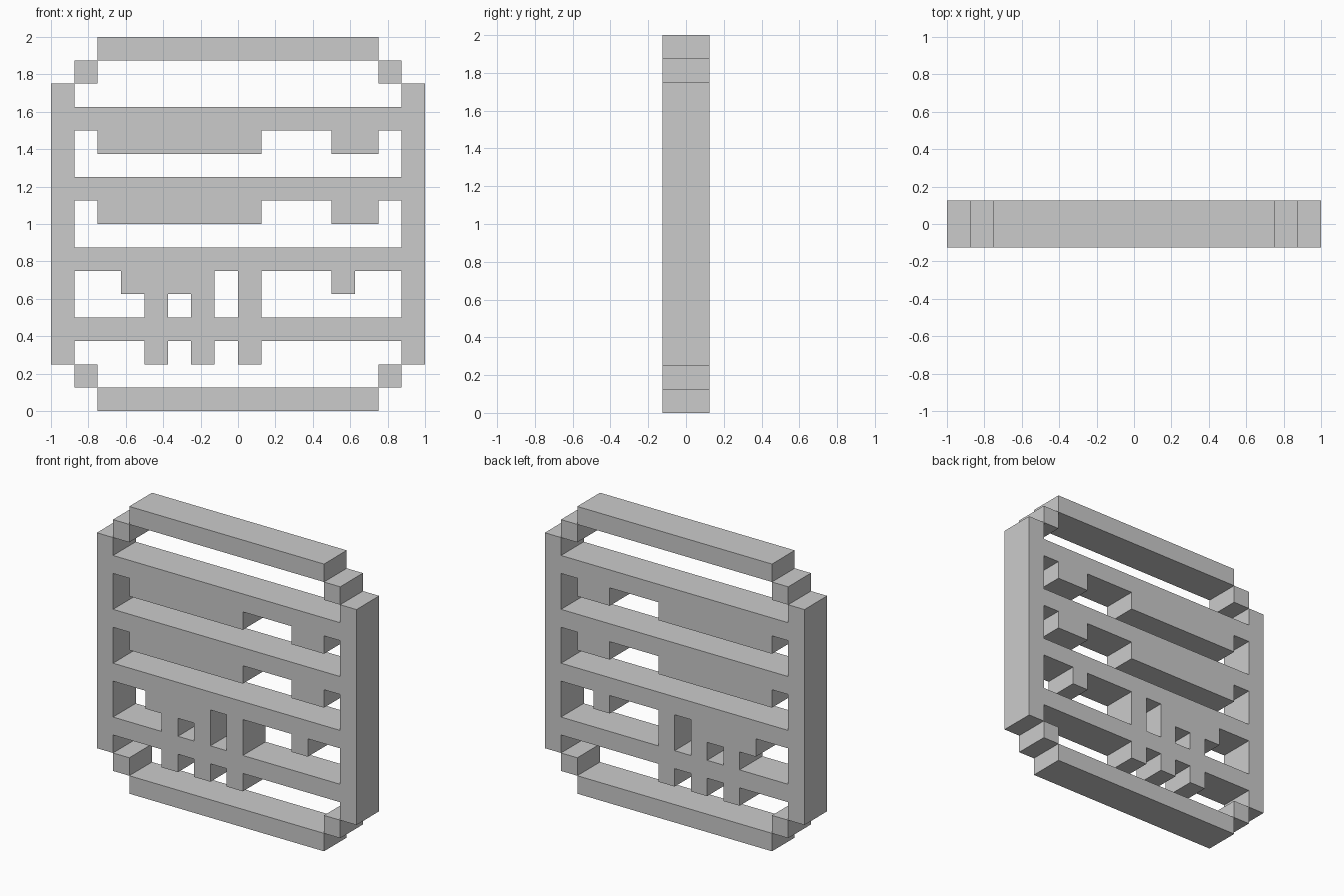
import bpy, bmesh

if "Cube" in bpy.data.objects:
    bpy.data.objects.remove(bpy.data.objects["Cube"])

U = 0.125          # one grid cell
HALF_DEPTH = 0.125


def slab(name, rects):
    """Flat slab from cell rectangles (col0, col1, row0, row1), merged without inner walls."""
    cells = {(c, r) for c0, c1, r0, r1 in rects
             for c in range(c0, c1) for r in range(r0, r1)}
    bm = bmesh.new()
    corners = {}

    def corner(c, r):
        if (c, r) not in corners:
            corners[c, r] = bm.verts.new((c * U - 1, -HALF_DEPTH, r * U))
        return corners[c, r]

    for c, r in sorted(cells):
        bm.faces.new([corner(c, r), corner(c + 1, r),
                      corner(c + 1, r + 1), corner(c, r + 1)])
    ext = bmesh.ops.extrude_face_region(bm, geom=bm.faces[:], use_keep_orig=True)
    moved = [g for g in ext["geom"] if isinstance(g, bmesh.types.BMVert)]
    bmesh.ops.translate(bm, verts=moved, vec=(0, 2 * HALF_DEPTH, 0))
    bmesh.ops.recalc_face_normals(bm, faces=bm.faces[:])
    mesh = bpy.data.meshes.new(name)
    bm.to_mesh(mesh)
    bm.free()
    obj = bpy.data.objects.new(name, mesh)
    bpy.context.collection.objects.link(obj)
    return obj


# Rim: top and bottom rails and four corner blocks
for label, rail_row, block_row in (("bottom", 0, 1), ("top", 15, 14)):
    slab(f"{label}_rail", [(2, 14, rail_row, rail_row + 1)])
    for side, col in (("left", 1), ("right", 14)):
        slab(f"{label}_{side}_corner", [(col, col + 1, block_row, block_row + 1)])

# Lattice: side posts and four crossbars
posts = [(0, 1, 2, 14), (15, 16, 2, 14)]
bars = [(1, 15, r, r + 1) for r in (3, 6, 9, 12)]

# Lips hanging under the two upper crossbars
lips = [(c0, c1, r, r + 1) for r in (8, 11) for c0, c1 in ((2, 9), (12, 14))]

# Lower lattice: hanging ledge, short stub and three uprights
ledge = [(3, 7, 5, 6), (12, 13, 5, 6)]
uprights = [(4, 5, 2, 6), (6, 7, 2, 6), (8, 9, 2, 6)]

slab("lattice_panel", posts + bars + lips + ledge + uprights)
